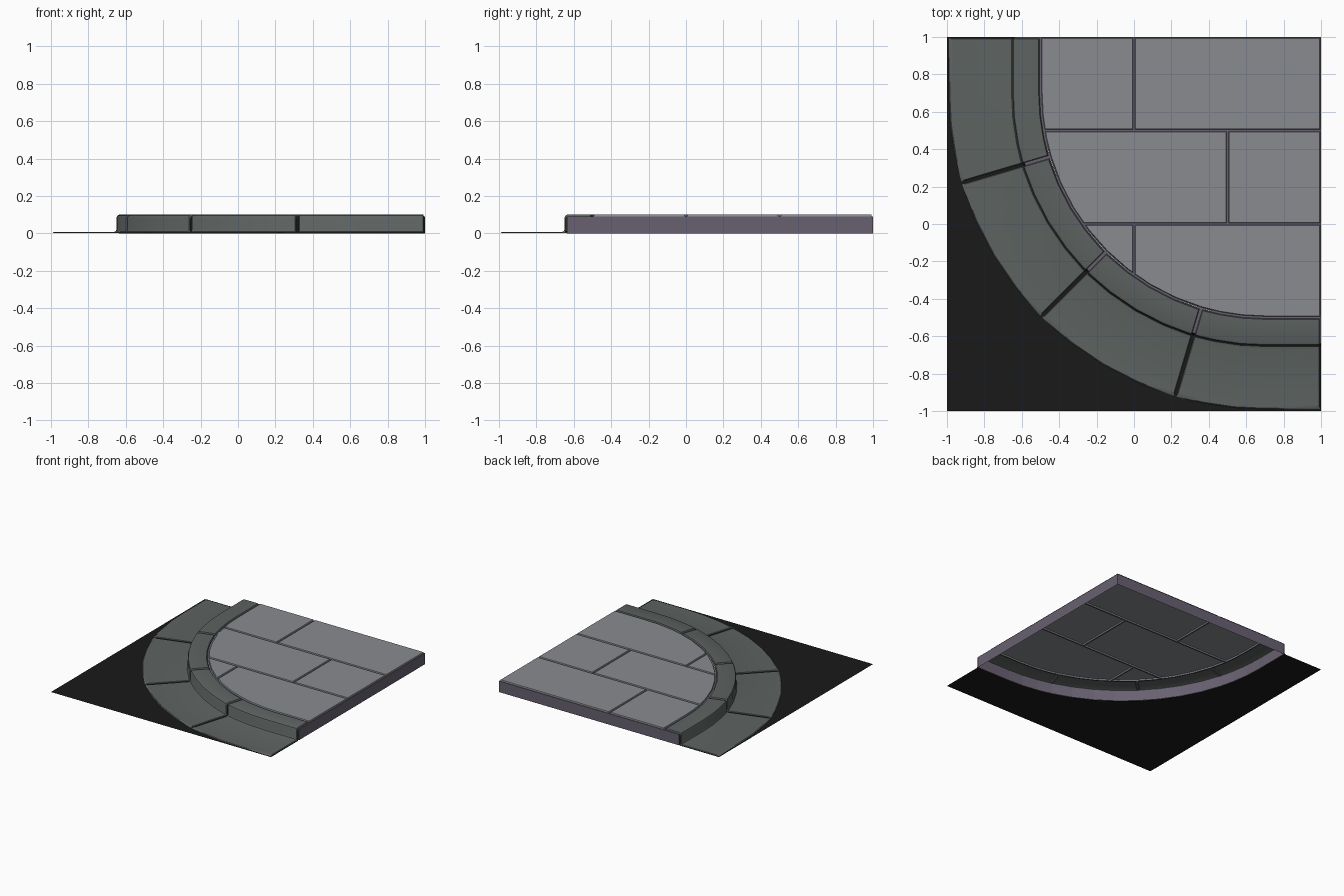
import bpy, bmesh
from math import sin, cos, pi, radians
from mathutils import Vector

if "Cube" in bpy.data.objects:
    bpy.data.objects.remove(bpy.data.objects["Cube"])

C = 0.7            # arc centre (x and y); short straight runs join each end
H = pi / 2


def material(name, rgb):
    m = bpy.data.materials.new(name)
    m.diffuse_color = (*rgb, 1)
    m.use_nodes = True
    m.node_tree.nodes["Principled BSDF"].inputs["Base Color"].default_value = m.diffuse_color
    return m


SLAB = material("slab_grey", (0.25, 0.26, 0.28))
KERB = material("kerb_stone", (0.11, 0.125, 0.12))
MORTAR = material("mortar", (0.14, 0.12, 0.165))
TAR = material("asphalt", (0.01, 0.01, 0.011))


def path(u, r, z=0.0, off=0.0):
    """Point on the bend at radius r, shifted along the tangent by off."""
    a = min(max(u, 0), H)
    p = Vector((C - r * cos(a), C - r * sin(a), z))
    t = Vector((sin(a), -cos(a), 0))
    return p + t * (off + u - a)


def finish(bm, name, mats, smooth=False):
    me = bpy.data.meshes.new(name)
    bm.to_mesh(me)
    bm.free()
    for m in mats:
        me.materials.append(m)
    ob = bpy.data.objects.new(name, me)
    bpy.context.collection.objects.link(ob)
    if smooth:
        bpy.ops.object.select_all(action='DESELECT')
        ob.select_set(True)
        bpy.context.view_layer.objects.active = ob
        bpy.ops.object.shade_smooth_by_angle(angle=radians(30))
    return ob


# stone boundaries along the bend, and the intermediate stations of each stone
breaks = [-0.3, 0.288, pi / 4, H - 0.288, H + 0.3]
inner = [[0, 0.1, 0.2]]
for a, b in ((breaks[1], breaks[2]), (breaks[2], breaks[3])):
    inner.append([a + (b - a) * i / 4 for i in (1, 2, 3)])
inner.append([H - 0.2, H - 0.1, H])

# kerb stones: gutter + riser + top, with recessed joints between stones
low = [(1.69, .001), (1.685, .001), (1.665, .001), (1.368, .001), (1.35, .001), (1.343, .008),
       (1.343, .08), (1.338, .088), (1.33, .09), (1.21, .09), (1.205, .09), (1.2, .09)]
high = [(1.69, .001), (1.685, .006), (1.665, .006), (1.368, .006), (1.355, .01), (1.35, .02),
        (1.35, .085), (1.345, .095), (1.335, .1), (1.21, .1), (1.205, .09), (1.2, .09)]
last = len(low) - 1
bm = bmesh.new()
for k in range(4):
    a, b = breaks[k], breaks[k + 1]
    stations = [(a, 0, 0), (a, .008, 0), (a, .012, 2), (a, .03, 1)]
    stations += [(u, 0, 1) for u in inner[k]]
    stations += [(b, -.03, 1), (b, -.012, 2), (b, -.008, 0), (b, 0, 0)]
    rows = []
    for u, off, up in stations:
        row = []
        for j, (r, z) in enumerate(high if up else low):
            if up == 2 and j == 1:
                r -= 0.015          # clipped gutter corner
            row.append((bm.verts.new(path(u, r, z, off)), up > 0 and 0 < j < last - 1))
        rows.append(row)
    for p, q in zip(rows, rows[1:]):
        for j in range(last):
            quad = [p[j], q[j], q[j + 1], p[j + 1]]
            f = bm.faces.new([v for v, _ in quad])
            raised = any(flag for _, flag in quad)
            f.material_index = 0 if raised else (1 if j >= 7 else 2)
bm.normal_update()
if sum(f.normal.z * f.calc_area() for f in bm.faces) < 0:
    bmesh.ops.reverse_faces(bm, faces=bm.faces[:])
finish(bm, "kerb_stones", [KERB, MORTAR, TAR], True)

# shared curve stations for ground, backing wall and paving edge
curve = sorted(set(breaks + sum(inner, [])))

# paving slabs: split the flat area into rows and courses, then raise each slab
bm = bmesh.new()
pts = [path(u, 1.2, .09) for u in curve] + [Vector((1, 1, .09))]
bm.faces.new([bm.verts.new(p) for p in pts])


def split(faces, co, no):
    geom = set(faces)
    for f in faces:
        geom.update(f.edges)
        geom.update(f.verts)
    bmesh.ops.bisect_plane(bm, geom=list(geom), dist=1e-5, plane_co=co, plane_no=no)


for y in (0, 0.5):
    split(bm.faces[:], (0, y, 0), (0, 1, 0))
for y0, x in ((-0.5, 0), (0, 0.5), (0.5, 0)):
    course = [f for f in bm.faces if y0 < f.calc_center_median().y < y0 + 0.5]
    split(course, (x, 0, 0), (1, 0, 0))
bm.normal_update()
for f in bm.faces:
    if f.normal.z < 0:
        f.normal_flip()
slabs = bm.faces[:]
bmesh.ops.inset_individual(bm, faces=slabs, thickness=.006, depth=0, use_even_offset=True)
joints = set(bm.faces) - set(slabs)
bmesh.ops.inset_individual(bm, faces=slabs, thickness=.003, depth=.01, use_even_offset=True)
for f in joints:
    f.material_index = 1
finish(bm, "paving_slabs", [SLAB, MORTAR])

# mortar side walls: two straight ends and the backing behind the kerb
bm = bmesh.new()
ring = [path(u, 1.336) for u in curve] + [Vector((1, 1, 0))]
lo = [bm.verts.new(p) for p in ring]
hi = [bm.verts.new(p + Vector((0, 0, .09))) for p in ring]
for i in range(len(ring)):
    j = (i + 1) % len(ring)
    bm.faces.new((lo[i], lo[j], hi[j], hi[i]))
finish(bm, "mortar_walls", [MORTAR])

# asphalt ground outside the kerb
bm = bmesh.new()
pts = [path(u, 1.34) for u in curve] + [Vector(p) for p in ((1, -1, 0), (-1, -1, 0), (-1, 1, 0))]
f = bm.faces.new([bm.verts.new(p) for p in pts])
f.normal_update()
if f.normal.z < 0:
    f.normal_flip()
finish(bm, "asphalt_ground", [TAR])
